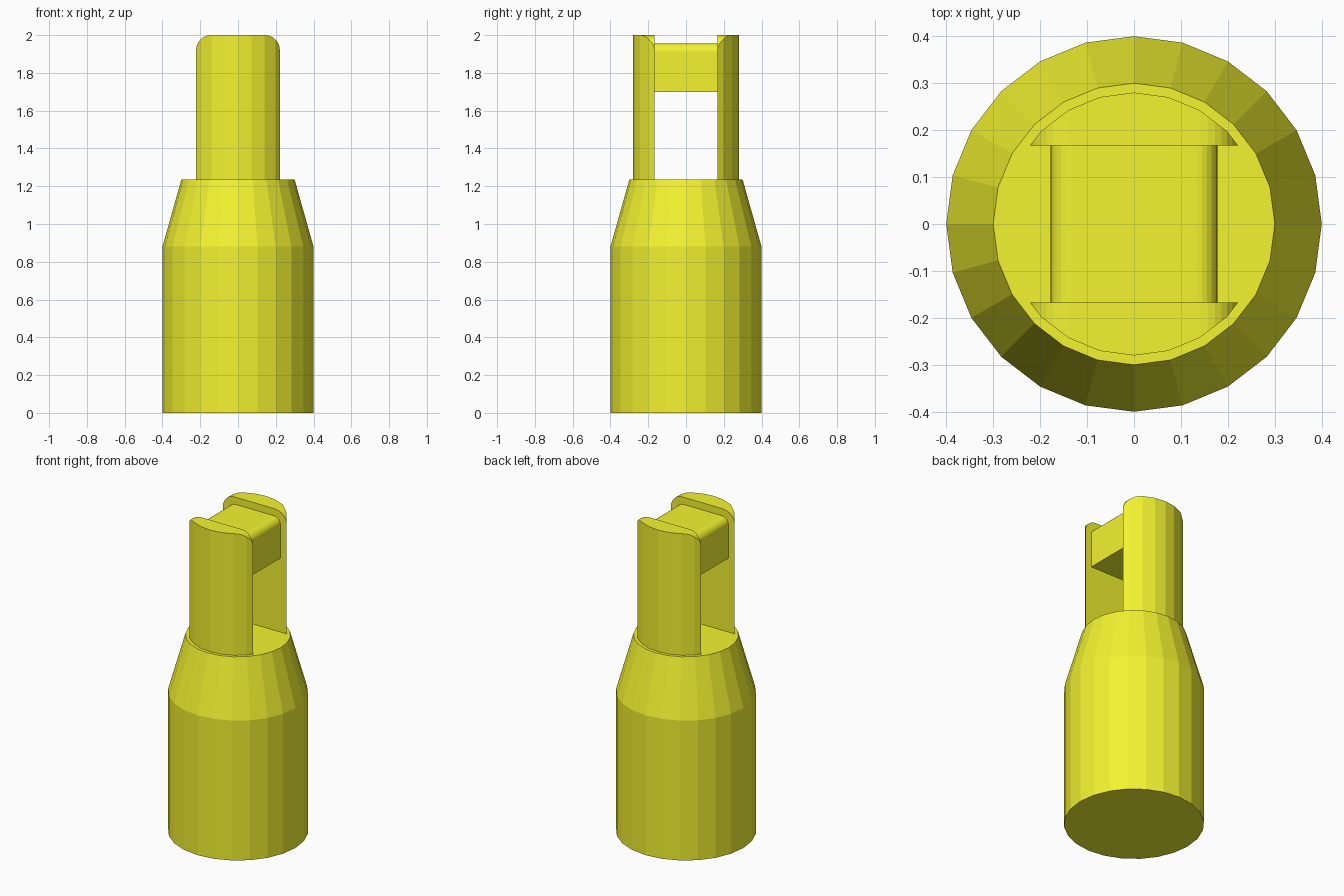
import bpy, bmesh
from math import sin, cos, pi, radians

if "Cube" in bpy.data.objects:
    bpy.data.objects.remove(bpy.data.objects["Cube"])

yellow = bpy.data.materials.new("yellow")
yellow.diffuse_color = (0.9, 0.9, 0.03, 1)
yellow.use_nodes = True
yellow.node_tree.nodes["Principled BSDF"].inputs["Base Color"].default_value = yellow.diffuse_color

SIDES = 24
SHOULDER_Z = 1.235
GAP = 0.167          # half the slot width between the prongs


def finish(bm, name):
    bmesh.ops.remove_doubles(bm, verts=bm.verts, dist=1e-5)
    bmesh.ops.dissolve_limit(bm, angle_limit=radians(0.2), verts=bm.verts, edges=bm.edges)
    bmesh.ops.recalc_face_normals(bm, faces=bm.faces)
    me = bpy.data.meshes.new(name)
    bm.to_mesh(me)
    bm.free()
    me.materials.append(yellow)
    ob = bpy.data.objects.new(name, me)
    bpy.context.collection.objects.link(ob)
    return ob


# Body: faceted cylinder with tapered shoulder
bm = bmesh.new()
rings = [[bm.verts.new((r * cos(2 * pi * i / SIDES), r * sin(2 * pi * i / SIDES), z))
          for i in range(SIDES)]
         for r, z in ((0.4, 0), (0.4, 0.88), (0.3, SHOULDER_Z))]
for a, b in zip(rings, rings[1:]):
    for i in range(SIDES):
        j = (i + 1) % SIDES
        bm.faces.new((a[i], a[j], b[j], b[i]))
bm.faces.new(rings[0])
bm.faces.new(rings[-1])
finish(bm, "body")

# Prongs: slices of a faceted cylinder with rounded upper corners
R, ROUND = 0.28, 0.08
arc = [(R * sin(k * pi / 12), R * cos(k * pi / 12)) for k in range(5)]
(xa, ya), (xb, yb) = arc[3], arc[4]
x_end = xa + (xb - xa) * (ya - GAP) / (ya - yb)
arc[4] = (x_end, GAP)


def outer_y(x):
    for (x0, y0), (x1, y1) in zip(arc, arc[1:]):
        if x <= x1 + 1e-9:
            return y0 + (y1 - y0) * (x - x0) / (x1 - x0)
    return GAP


def top_z(x):
    d = min(max(0, x - (x_end - ROUND)), ROUND)
    return 2 - ROUND + (ROUND ** 2 - d ** 2) ** 0.5


half = {round(x, 6) for x, _ in arc[:4]}
half |= {round(x_end - ROUND + ROUND * sin(k * pi / 16), 6) for k in range(8)}
half = sorted(half) + [x_end]
columns = [-x for x in reversed(half[1:])] + half


def add_prong(name, side):
    bm = bmesh.new()
    cols = []
    for x in columns:
        yo, zt = outer_y(abs(x)), top_z(abs(x))
        cols.append([bm.verts.new((x, side * y, z)) for y, z in
                     ((GAP, SHOULDER_Z), (yo, SHOULDER_Z), (yo, zt), (GAP, zt))])
    for a, b in zip(cols, cols[1:]):
        for i in range(4):
            j = (i + 1) % 4
            bm.faces.new((a[i], a[j], b[j], b[i]))
    finish(bm, name)


add_prong("front_prong", -1)
add_prong("back_prong", 1)

# Crossbar: block with rounded upper edges spanning the slot
W, Z0, Z1, r = 0.178, 1.70, 1.955, 0.045
profile = [(-W, Z0), (W, Z0)]
for cx, start in ((W - r, 0), (r - W, pi / 2)):
    profile += [(cx + r * cos(start + k * pi / 12), Z1 - r + r * sin(start + k * pi / 12))
                for k in range(7)]
bm = bmesh.new()
face = bm.faces.new([bm.verts.new((x, -GAP, z)) for x, z in profile])
ext = bmesh.ops.extrude_face_region(bm, geom=[face], use_keep_orig=True)
bmesh.ops.translate(bm, vec=(0, 2 * GAP, 0),
                    verts=[v for v in ext["geom"] if isinstance(v, bmesh.types.BMVert)])
finish(bm, "crossbar")
